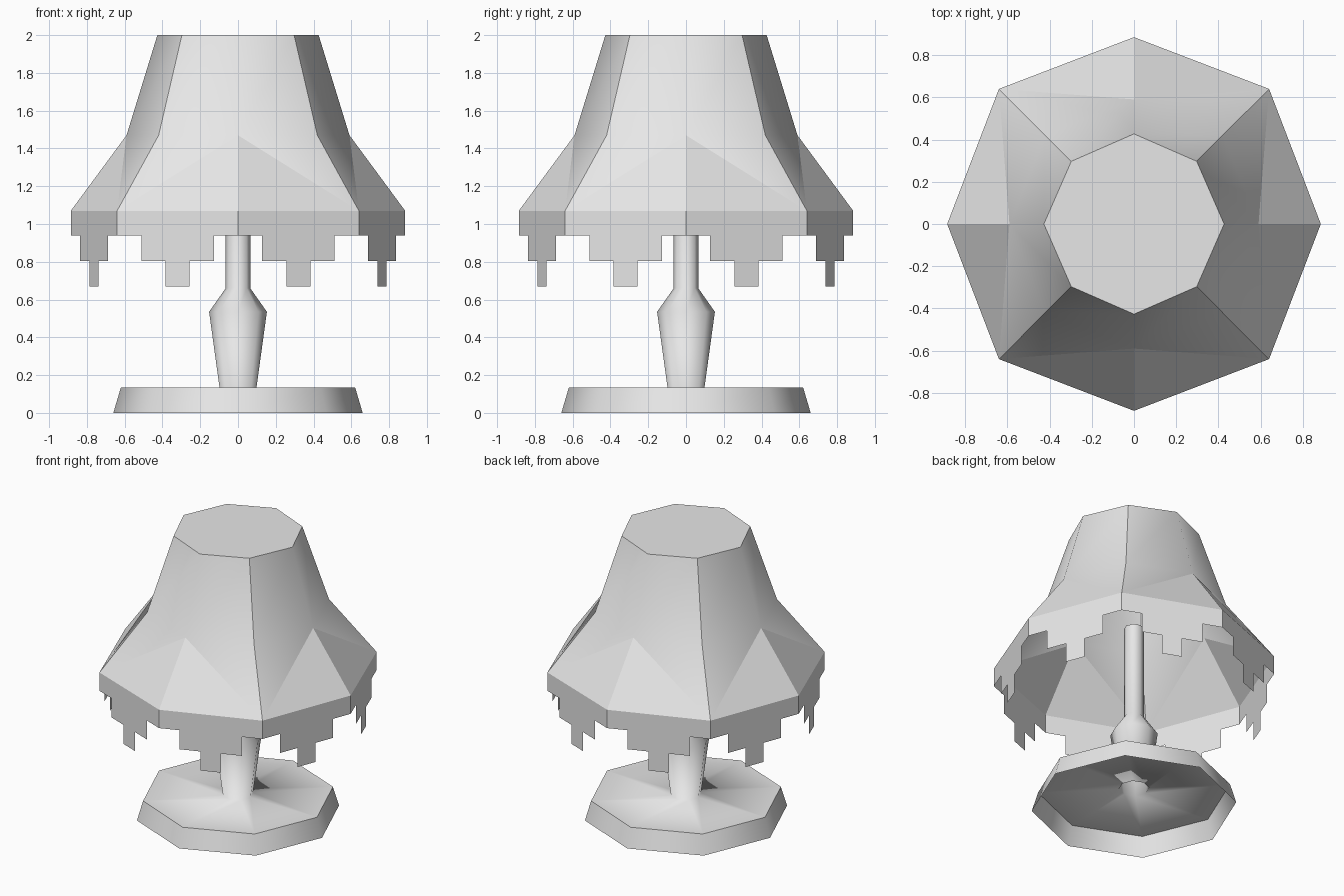
import bpy, bmesh
from math import sin, cos, pi
from mathutils import Vector

SIDES = 8

cube = bpy.data.objects.get("Cube")
if cube:
    bpy.data.objects.remove(cube, do_unlink=True)

grey = bpy.data.materials.new("plain_grey")
grey.use_nodes = True
grey.diffuse_color = (0.8, 0.8, 0.8, 1)
grey.node_tree.nodes["Principled BSDF"].inputs["Base Color"].default_value = (0.8, 0.8, 0.8, 1)


def ring(bm, r_axis, r_diag, z):
    """Octagon with even corners on the axes and odd corners on the diagonals."""
    out = []
    for i in range(SIDES):
        a, r = 2 * pi * i / SIDES, (r_diag if i % 2 else r_axis)
        out.append(bm.verts.new((r * cos(a), r * sin(a), z)))
    return out


def bridge(bm, low, high):
    return [bm.faces.new((low[i], low[(i + 1) % SIDES], high[(i + 1) % SIDES], high[i]))
            for i in range(SIDES)]


def sharpen(bm, a, b):
    bm.edges.get((a, b)).smooth = False


def finish(bm, name):
    mesh = bpy.data.meshes.new(name)
    bm.to_mesh(mesh)
    bm.free()
    mesh.materials.append(grey)
    obj = bpy.data.objects.new(name, mesh)
    bpy.context.collection.objects.link(obj)
    return obj


# Stand: hollow foot flowing into the turned stem
bm = bmesh.new()
profile = [(0.66, 0), (0.62, 0.135), (0.098, 0.135), (0.153, 0.535), (0.065, 0.66), (0.065, 1.32)]
rings = [ring(bm, r, r, z) for r, z in profile]
for low, high in zip(rings, rings[1:]):
    for f in bridge(bm, low, high):
        f.smooth = True
bm.faces.new(rings[-1])
for loop in (rings[1], rings[-1]):
    for i in range(SIDES):
        sharpen(bm, loop[i], loop[(i + 1) % SIDES])
finish(bm, "lamp_stand")

# Shade: smooth panels creased on the diagonals, flat flared triangles below
bm = bmesh.new()
rim = ring(bm, 0.885, 0.905, 1.07)
mid = ring(bm, 0.59, 0.594, 1.47)
top = ring(bm, 0.427, 0.42, 2.0)
for f in bridge(bm, mid, top):
    f.smooth = True
bm.faces.new(top)
for i in range(0, SIDES, 2):
    for j in (i - 1, i + 1):
        flare = [rim[i], rim[j], mid[i]]
        panel = [rim[j], mid[j], mid[i]]
        if j < i:
            flare.reverse()
            panel.reverse()
        bm.faces.new(flare)
        bm.faces.new(panel).smooth = True
for i in range(1, SIDES, 2):
    sharpen(bm, rim[i], mid[i])
    sharpen(bm, mid[i], top[i])
for i in range(SIDES):
    sharpen(bm, top[i], top[(i + 1) % SIDES])
corners = [Vector((v.co.x, v.co.y, 0)) for v in rim]
finish(bm, "lamp_shade")

# Fringe: one stepped panel hanging from each side of the rim
half = [(0, 1.07), (0, 0.94), (0.2, 0.94), (0.2, 0.805), (0.4, 0.805), (0.4, 0.67)]
outline = half + [(1 - t, z) for t, z in reversed(half)]
bm = bmesh.new()
for i in range(SIDES):
    a, b = corners[i], corners[(i + 1) % SIDES]
    bm.faces.new([bm.verts.new(a.lerp(b, t) + Vector((0, 0, z))) for t, z in outline])
finish(bm, "shade_fringe")
